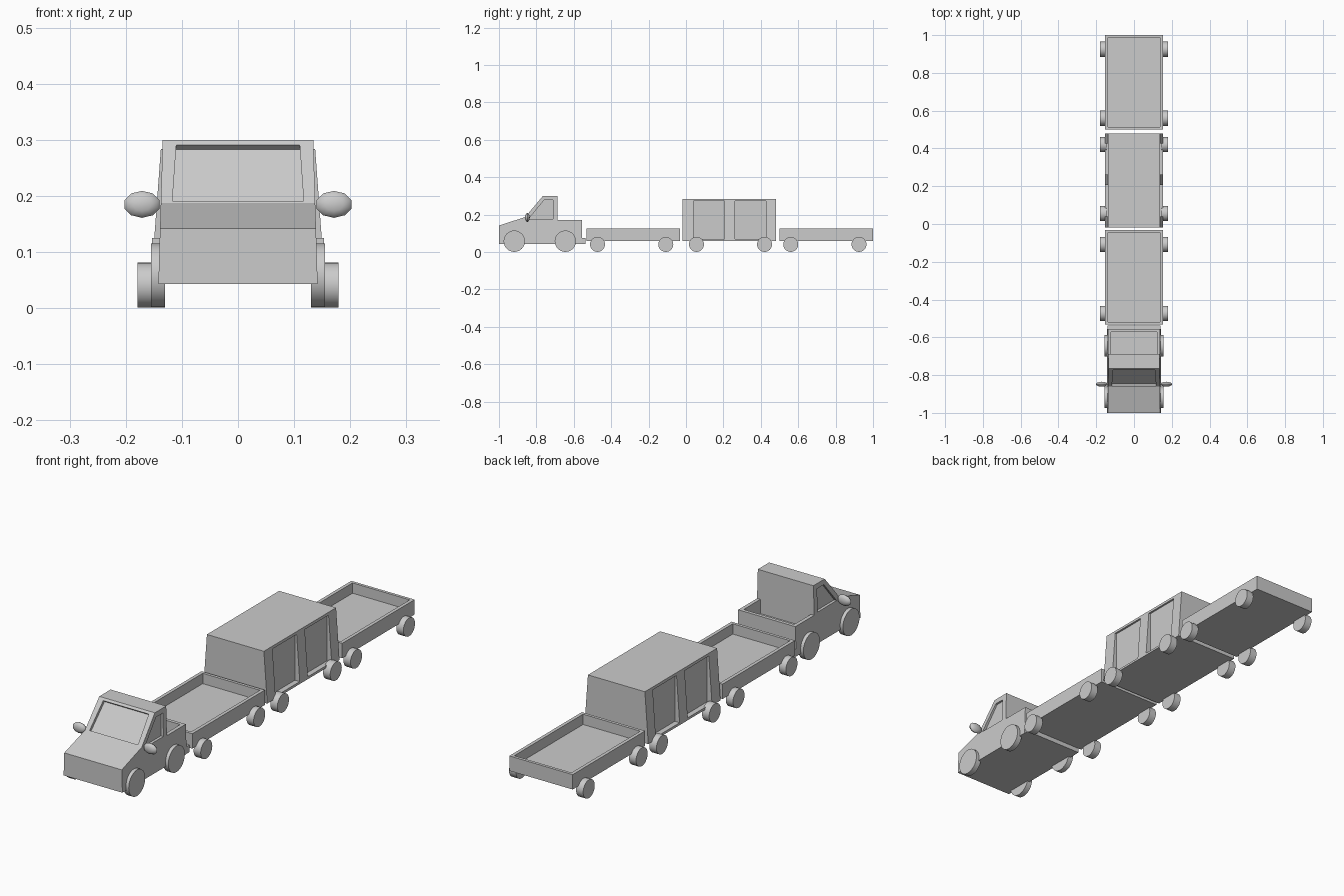
import bpy, bmesh, math
from mathutils import Matrix

if "Cube" in bpy.data.objects:
    bpy.data.objects.remove(bpy.data.objects["Cube"])


def add_object(name, bm):
    bmesh.ops.recalc_face_normals(bm, faces=bm.faces)
    mesh = bpy.data.meshes.new(name)
    bm.to_mesh(mesh)
    bm.free()
    ob = bpy.data.objects.new(name, mesh)
    bpy.context.collection.objects.link(ob)
    return ob


def prism(name, profile, left, right):
    """Extrude a (y, z) profile across x; left and right give x at height z."""
    bm = bmesh.new()
    a = [bm.verts.new((left(z), y, z)) for y, z in profile]
    b = [bm.verts.new((right(z), y, z)) for y, z in profile]
    bm.faces.new(a)
    bm.faces.new(b[::-1])
    for i in range(len(a)):
        j = (i + 1) % len(a)
        bm.faces.new((a[i], b[i], b[j], a[j]))
    return add_object(name, bm)


def rect(y0, y1, z0, z1):
    return [(y0, z0), (y1, z0), (y1, z1), (y0, z1)]


def symmetric(name, profile, w):
    return prism(name, profile, lambda z: -w(z), w)


def cut(ob, cutters):
    bpy.context.view_layer.objects.active = ob
    for c in cutters:
        c.hide_render = True
        mod = ob.modifiers.new("cut", 'BOOLEAN')
        mod.operation = 'DIFFERENCE'
        mod.solver = 'EXACT'
        mod.object = c
        bpy.ops.object.modifier_apply(modifier=mod.name)
        bpy.data.objects.remove(c)


def side_cutters(profile, depth_x):
    """Matching cutters on both sides, reaching in to x = depth_x."""
    return [prism("side_cutter", profile, lambda z, s=s: s * depth_x, lambda z, s=s: s * 0.3)
            for s in (-1, 1)]


def wheels(prefix, ys, radius, z, x0, x1):
    for y in ys:
        for s, side in ((-1, "left"), (1, "right")):
            bm = bmesh.new()
            m = Matrix.Translation((s * (x0 + x1) / 2, y, z)) @ Matrix.Rotation(math.pi / 2, 4, 'Y')
            bmesh.ops.create_cone(bm, cap_ends=True, segments=32, radius1=radius,
                                  radius2=radius, depth=x1 - x0, matrix=m)
            smooth(add_object(f"{prefix}_wheel_{side}", bm))


def smooth(ob):
    bpy.ops.object.select_all(action='DESELECT')
    ob.select_set(True)
    bpy.context.view_layer.objects.active = ob
    bpy.ops.object.shade_smooth_by_angle(angle=math.radians(40))


# Truck body with cab, hood and bed; sides lean in slightly
truck = symmetric("truck_body", [
    (-1.0, 0.043), (-0.557, 0.043), (-0.557, 0.172), (-0.687, 0.172),
    (-0.687, 0.30), (-0.765, 0.30), (-0.86, 0.187), (-1.0, 0.142)],
    lambda z: 0.142 - 0.03 * (z - 0.04))

# Windscreen recess along the slope
windscreen = symmetric("windscreen_cutter", [
    (-0.8566 - 0.023, 0.191 + 0.019), (-0.8566 + 0.010, 0.191 - 0.0084),
    (-0.7726 + 0.010, 0.291 - 0.0084), (-0.7726 - 0.023, 0.291 + 0.019)],
    lambda z: 0.117 - 0.07 * (z - 0.19))
bed = symmetric("bed_cutter", rect(-0.687, -0.572, 0.11, 0.25), lambda z: 0.122)
windows = side_cutters([(-0.842, 0.177), (-0.711, 0.177), (-0.711, 0.278), (-0.758, 0.278)], 0.126)
cut(truck, [windscreen, bed] + windows)

# Rear bumper
symmetric("rear_bumper", rect(-0.557, -0.537, 0.043, 0.075), lambda z: 0.141)
wheels("truck", (-0.918, -0.645), 0.057, 0.058, 0.13, 0.155)

# Side mirrors
for s, side in ((-1, "left"), (1, "right")):
    bm = bmesh.new()
    m = (Matrix.Translation((s * 0.171, -0.848, 0.185)) @ Matrix.Diagonal((0.033, 0.013, 0.024, 1))
         @ Matrix.Rotation(math.pi / 2, 4, 'X'))
    bmesh.ops.create_uvsphere(bm, u_segments=10, v_segments=6, radius=1, matrix=m)
    smooth(add_object(f"mirror_{side}", bm))

# Two open trailers
for name, y0, y1 in (("front_trailer", -0.533, -0.033), ("rear_trailer", 0.5, 1.0)):
    tray = symmetric(name, rect(y0, y1, 0.06, 0.125), lambda z: 0.153)
    cut(tray, [symmetric("tray_cutter", rect(y0 + 0.013, y1 - 0.013, 0.08, 0.2), lambda z: 0.138)])
    wheels(name, (y0 + 0.06, y0 + 0.425), 0.04, 0.041, 0.145, 0.179)

# Closed box trailer with recessed door panels
box = symmetric("box_trailer", rect(-0.018, 0.48, 0.06, 0.284),
                lambda z: 0.154 - 0.0165 * (z - 0.06) / 0.224)
cut(box, side_cutters(rect(0.04, 0.207, 0.07, 0.272), 0.13)
    + side_cutters(rect(0.263, 0.427, 0.07, 0.272), 0.13))
wheels("box_trailer", (0.056, 0.42), 0.04, 0.041, 0.145, 0.179)
